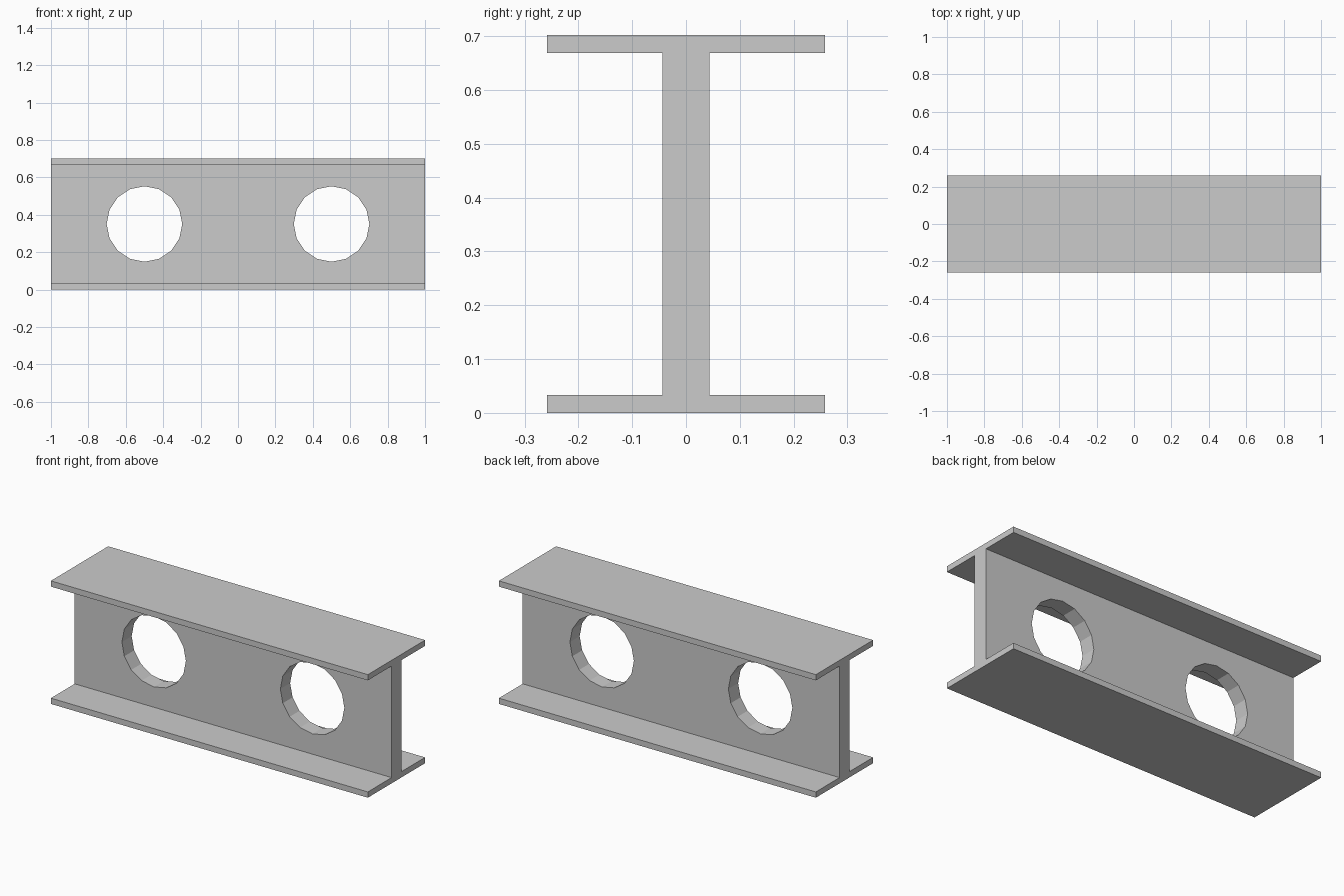
import bpy, bmesh, math
from mathutils import Matrix

if "Cube" in bpy.data.objects:
    bpy.data.objects.remove(bpy.data.objects["Cube"])

LENGTH, HEIGHT = 2.0, 0.702
FLANGE_Y, FLANGE_T, WEB_Y = 0.258, 0.033, 0.044
HOLE_R, HOLE_X = 0.202, 0.5


def new_object(name, bm):
    bmesh.ops.recalc_face_normals(bm, faces=bm.faces)
    mesh = bpy.data.meshes.new(name)
    bm.to_mesh(mesh)
    bm.free()
    obj = bpy.data.objects.new(name, mesh)
    bpy.context.collection.objects.link(obj)
    return obj


# I-shaped profile: right half, mirrored to the left, extruded along x
half = [(FLANGE_Y, 0), (FLANGE_Y, FLANGE_T), (WEB_Y, FLANGE_T),
        (WEB_Y, HEIGHT - FLANGE_T), (FLANGE_Y, HEIGHT - FLANGE_T), (FLANGE_Y, HEIGHT)]
profile = half + [(-y, z) for y, z in reversed(half)]
bm = bmesh.new()
face = bm.faces.new([bm.verts.new((-LENGTH / 2, y, z)) for y, z in profile])
extruded = bmesh.ops.extrude_face_region(bm, geom=[face])["geom"]
bmesh.ops.translate(bm, vec=(LENGTH, 0, 0),
                    verts=[g for g in extruded if isinstance(g, bmesh.types.BMVert)])
beam = new_object("i_beam", bm)

# Two 16-sided web holes
bm = bmesh.new()
for x in (-HOLE_X, HOLE_X):
    place = Matrix.Translation((x, 0, HEIGHT / 2)) @ Matrix.Rotation(math.pi / 2, 4, 'X')
    bmesh.ops.create_cone(bm, cap_ends=True, segments=16, radius1=HOLE_R,
                          radius2=HOLE_R, depth=0.3, matrix=place)
cutter = new_object("web_hole_cutter", bm)
cutter.hide_render = True
cutter.display_type = 'WIRE'

cut = beam.modifiers.new("web_holes", 'BOOLEAN')
cut.operation = 'DIFFERENCE'
cut.solver = 'EXACT'
cut.object = cutter
